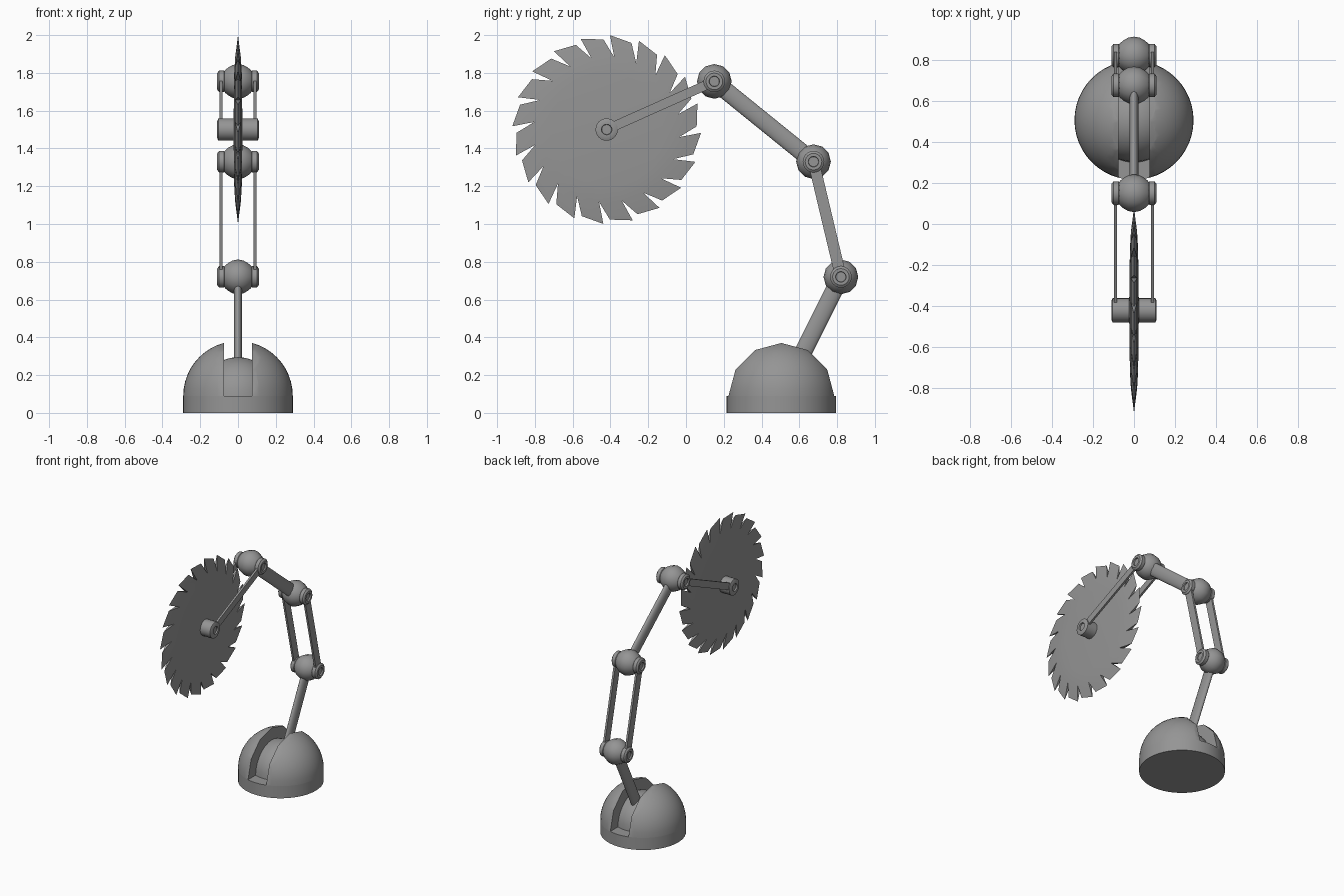
import bpy, bmesh, math
from mathutils import Vector, Matrix

if "Cube" in bpy.data.objects:
    bpy.data.objects.remove(bpy.data.objects["Cube"])

steel = bpy.data.materials.new("steel_grey")
steel.diffuse_color = (0.3, 0.3, 0.3, 1)
steel.use_nodes = True
steel.node_tree.nodes["Principled BSDF"].inputs["Base Color"].default_value = steel.diffuse_color


def finish(name, bm, angle=35):
    bmesh.ops.recalc_face_normals(bm, faces=bm.faces)
    me = bpy.data.meshes.new(name)
    bm.to_mesh(me)
    bm.free()
    me.materials.append(steel)
    ob = bpy.data.objects.new(name, me)
    bpy.context.collection.objects.link(ob)
    bpy.ops.object.select_all(action='DESELECT')
    ob.select_set(True)
    bpy.context.view_layer.objects.active = ob
    bpy.ops.object.shade_smooth_by_angle(angle=math.radians(angle))
    return ob


def lathe_x(name, profile, y, z, steps, angle=35):
    """Spin (x, radius) points around an x axis through (y, z)."""
    bm = bmesh.new()
    vs = [bm.verts.new((x, 0, r)) for x, r in profile]
    es = [bm.edges.new(p) for p in zip(vs, vs[1:])]
    bmesh.ops.spin(bm, geom=vs + es, cent=(0, 0, 0), axis=(1, 0, 0),
                   angle=math.tau, steps=steps, use_duplicate=False)
    bmesh.ops.remove_doubles(bm, verts=bm.verts, dist=1e-5)
    bmesh.ops.translate(bm, verts=bm.verts, vec=(0, y, z))
    return finish(name, bm, angle)


def beam(name, a, b, x, thick, width, round_section):
    """Straight link between two (y, z) points at offset x."""
    a, b = Vector((x, *a)), Vector((x, *b))
    bm = bmesh.new()
    if round_section:
        bmesh.ops.create_cone(bm, cap_ends=True, segments=24, radius1=0.5, radius2=0.5, depth=1)
    else:
        bmesh.ops.create_cube(bm, size=1)
    d = (b - a).normalized()
    side = Vector((1, 0, 0))
    rot = Matrix((side, d.cross(side), d)).transposed().to_4x4()
    m = Matrix.Translation((a + b) / 2) @ rot @ Matrix.Diagonal((thick, width, (b - a).length, 1))
    bmesh.ops.transform(bm, matrix=m, verts=bm.verts)
    return finish(name, bm)


# Pivot positions (y, z)
BASE, ELBOW, MID, TOP, HUB = (0.505, 0.09), (0.82, 0.72), (0.675, 1.33), (0.15, 1.755), (-0.42, 1.5)

# Base plinth
bm = bmesh.new()
bmesh.ops.create_cone(bm, cap_ends=True, segments=48, radius1=0.29, radius2=0.29, depth=0.09,
                      matrix=Matrix.Translation((0, BASE[0], 0.045)))
finish("base_plinth", bm)

# Dome halves either side of the slot, faceted where they meet it
for sx, label in ((1, "right"), (-1, "left")):
    bm = bmesh.new()
    bmesh.ops.create_uvsphere(bm, u_segments=48, v_segments=24, radius=0.29)
    cuts = [((0.075 * sx, 0, 0), (-sx, 0, 0)), ((0, 0, 0), (0, 0, -1))]
    for k in range(6):
        t = math.radians(15 + 30 * k)
        n = Vector((0, math.cos(t), math.sin(t)))
        cuts.append((n * 0.2705, n))
    for co, no in cuts:
        r = bmesh.ops.bisect_plane(bm, geom=bm.verts[:] + bm.edges[:] + bm.faces[:], dist=1e-6,
                                   plane_co=co, plane_no=no, clear_outer=True)
        edges = [e for e in r["geom_cut"] if isinstance(e, bmesh.types.BMEdge) and e.is_boundary]
        if edges:
            bmesh.ops.holes_fill(bm, edges=edges, sides=0)
    bmesh.ops.translate(bm, verts=bm.verts, vec=(0, *BASE))
    finish("dome_" + label, bm)

# Swivel ball inside the slot
bm = bmesh.new()
bmesh.ops.create_uvsphere(bm, u_segments=32, v_segments=16, radius=0.205)
bmesh.ops.bisect_plane(bm, geom=bm.verts[:] + bm.edges[:] + bm.faces[:], plane_co=(0, 0, 0),
                       plane_no=(0, 0, -1), clear_outer=True)
bmesh.ops.translate(bm, verts=bm.verts, vec=(0, *BASE))
finish("swivel_ball", bm)

# Joint balls with recessed end caps
half_ball = [(0.078, 0.0), (0.078, 0.048), (0.066, 0.062), (0.05, 0.075), (0.028, 0.087)]
ball = half_ball + [(0, 0.092)] + [(-x, r) for x, r in reversed(half_ball)]
cap = [(0.07, 0), (0.07, 0.052), (0.075, 0.057), (0.1, 0.057), (0.11, 0.044),
       (0.11, 0.028), (0.1, 0.026), (0.1, 0)]
for name, p in (("elbow", ELBOW), ("middle", MID), ("top", TOP)):
    lathe_x(name + "_joint_ball", ball, *p, 12, 50)
    for s in (1, -1):
        lathe_x(name + "_joint_cap", [(x * s, r) for x, r in cap], *p, 24)

# Blade hub
half_hub = [(0.1, 0), (0.1, 0.026), (0.11, 0.028), (0.11, 0.045), (0.104, 0.059)]
lathe_x("blade_hub", half_hub + [(-x, r) for x, r in reversed(half_hub)], *HUB, 24)

# Single arms and paired flat links
beam("lower_arm", BASE, ELBOW, 0, 0.044, 0.092, True)
beam("upper_arm", MID, TOP, 0, 0.044, 0.092, True)
for s in (1, -1):
    beam("forearm_link", ELBOW, MID, 0.09 * s, 0.015, 0.06, False)
    beam("blade_link", TOP, HUB, 0.09 * s, 0.015, 0.05, False)

# Saw blade: raked teeth thinning to a knife edge
TEETH = 20
bm = bmesh.new()


def polar(x, r, deg):
    t = math.radians(deg)
    return bm.verts.new((x, HUB[0] + r * math.cos(t), HUB[1] + r * math.sin(t)))


starts = [-2 + 360 / TEETH * k for k in range(TEETH)]
tips = [polar(0, 0.5, a) for a in starts]
backs = [polar(0, 0.477, a - 14) for a in starts]
roots = {}
for s in (1, -1):
    centre = polar(0.024 * s, 0, 0)
    ring = [polar(0.02 * s, 0.3, a - 4) for a in starts]
    roots[s] = [polar(0.015 * s, 0.385, a - 4) for a in starts]
    for k in range(TEETH):
        p = k - 1
        bm.faces.new((centre, ring[p], ring[k]))
        bm.faces.new((ring[p], roots[s][p], roots[s][k], ring[k]))
        bm.faces.new((roots[s][p], backs[k], tips[k], roots[s][k]))
for k in range(TEETH):
    bm.faces.new((roots[1][k], roots[-1][k], tips[k]))
    bm.faces.new((roots[1][k - 1], roots[-1][k - 1], backs[k]))
finish("saw_blade", bm, 20)
